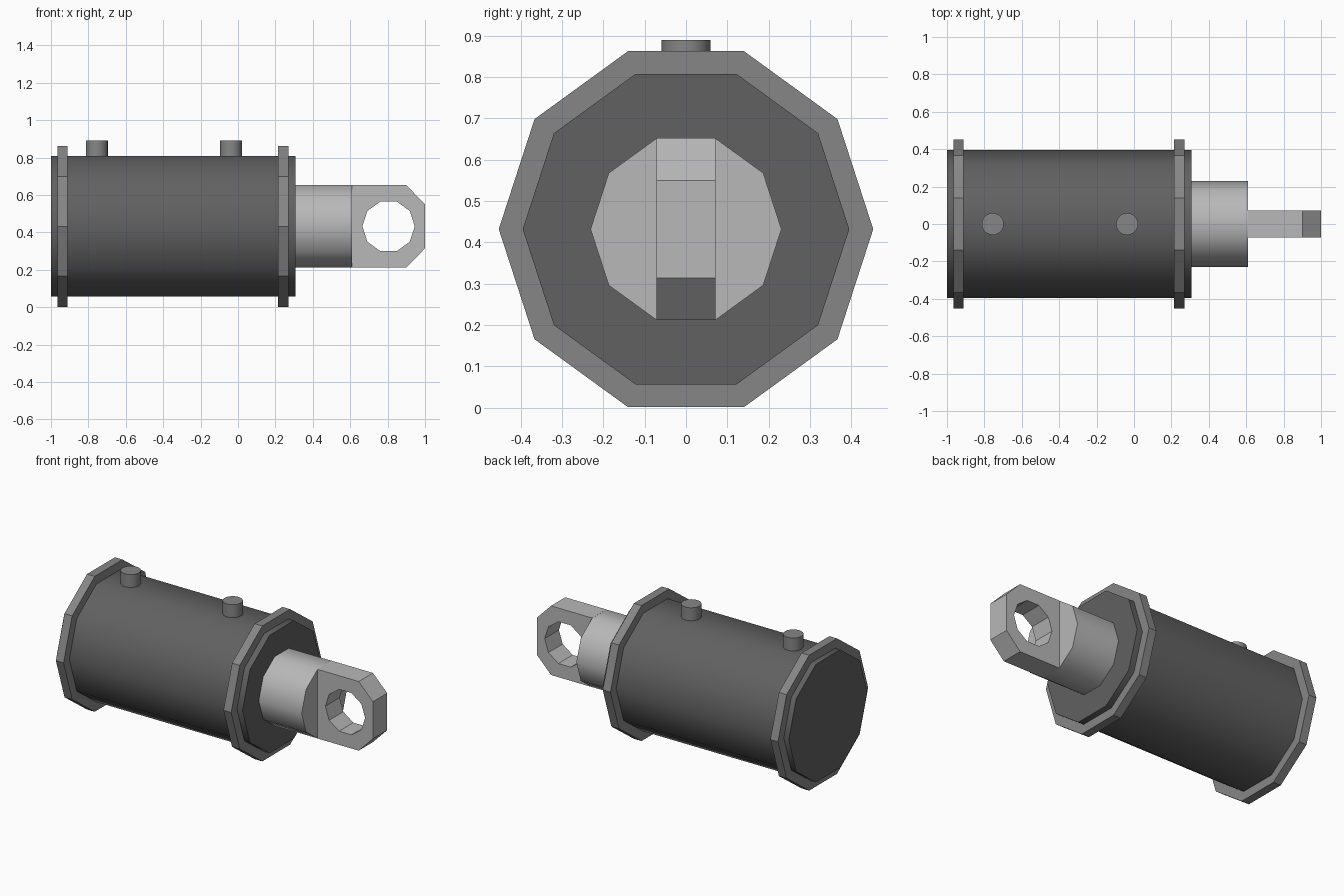
import bpy, bmesh, math
from mathutils import Matrix, Vector

if "Cube" in bpy.data.objects:
    bpy.data.objects.remove(bpy.data.objects["Cube"])

CZ = 0.432   # height of the cylinder axis
SIDES = 10


def grey(name, v):
    m = bpy.data.materials.new(name)
    m.diffuse_color = (v, v, v, 1)
    m.use_nodes = True
    m.node_tree.nodes["Principled BSDF"].inputs["Base Color"].default_value = m.diffuse_color
    return m


DARK = grey("dark_steel", 0.12)
MID = grey("mid_steel", 0.24)
LIGHT = grey("bright_steel", 0.48)


def finish(bm, name, mat, smooth=False):
    bmesh.ops.recalc_face_normals(bm, faces=bm.faces)
    me = bpy.data.meshes.new(name)
    bm.to_mesh(me)
    bm.free()
    me.materials.append(mat)
    ob = bpy.data.objects.new(name, me)
    bpy.context.collection.objects.link(ob)
    if smooth:
        bpy.ops.object.select_all(action='DESELECT')
        ob.select_set(True)
        bpy.context.view_layer.objects.active = ob
        bpy.ops.object.shade_smooth_by_angle(angle=math.radians(40))
    return ob


def x_cylinder(name, x0, x1, r, mat, smooth):
    # decagonal prism along x with corners on +y and -y
    bm = bmesh.new()
    rings = []
    for x in (x0, x1):
        rings.append([bm.verts.new((x, r * math.cos(a), CZ + r * math.sin(a)))
                      for a in (math.tau * i / SIDES for i in range(SIDES))])
    for i in range(SIDES):
        j = (i + 1) % SIDES
        bm.faces.new((rings[0][i], rings[0][j], rings[1][j], rings[1][i]))
    for ring in rings:
        bm.faces.new(ring)
    return finish(bm, name, mat, smooth)


# Barrel and piston rod
x_cylinder("barrel", -1.0, 0.308, 0.395, DARK, True)
x_cylinder("piston_rod", 0.30, 0.61, 0.231, LIGHT, True)

# Raised flanges at both ends of the barrel
for name, x in (("rear_flange", -0.938), ("front_flange", 0.242)):
    x_cylinder(name, x - 0.027, x + 0.027, 0.453, MID, False)

# Hydraulic ports on top
for name, x in (("rear_port", -0.755), ("front_port", -0.037)):
    bm = bmesh.new()
    bmesh.ops.create_cone(bm, cap_ends=True, segments=20, radius1=0.059, radius2=0.059,
                          depth=0.12, matrix=Matrix.Translation((x, 0, 0.83)))
    finish(bm, name, MID, True)

# Rod eye: chamfered plate with a ten-sided pin hole
h, w = 0.22, 0.0715
outline = [(0.61, -h), (0.90, -h), (1.0, -0.118), (1.0, 0.118), (0.90, h), (0.61, h)]
hole = [(0.805 + 0.14 * math.cos(math.tau * i / SIDES),
         0.14 * math.sin(math.tau * i / SIDES)) for i in range(SIDES)]
bm = bmesh.new()
edges = []
for loop in (outline, hole):
    vs = [bm.verts.new((x, -w, CZ + z)) for x, z in loop]
    edges += [bm.edges.new((vs[i], vs[i - 1])) for i in range(len(vs))]
bmesh.ops.triangle_fill(bm, edges=edges, use_beauty=True, normal=Vector((0, -1, 0)))
ext = bmesh.ops.extrude_face_region(bm, geom=bm.faces[:], use_keep_orig=True)
bmesh.ops.translate(bm, vec=(0, 2 * w, 0),
                    verts=[g for g in ext["geom"] if isinstance(g, bmesh.types.BMVert)])
finish(bm, "rod_eye", LIGHT)
